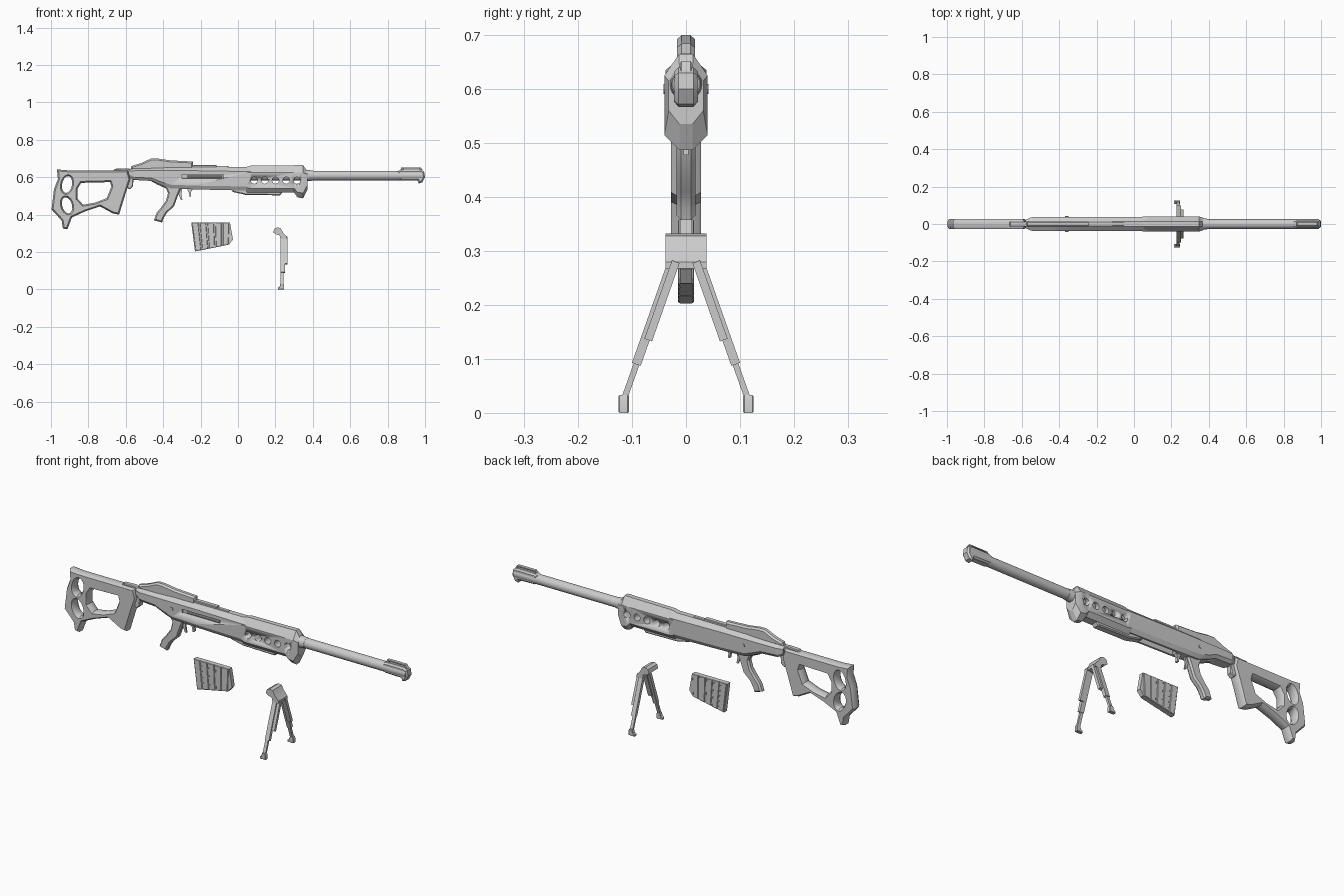
import bpy, bmesh, math
from mathutils import Vector, Matrix
from mathutils.geometry import tessellate_polygon

if "Cube" in bpy.data.objects:
    bpy.data.objects.remove(bpy.data.objects["Cube"])

grey = bpy.data.materials.new("plain grey")
grey.diffuse_color = (0.6, 0.6, 0.6, 1)
grey.use_nodes = True
grey.node_tree.nodes["Principled BSDF"].inputs["Base Color"].default_value = grey.diffuse_color


def finish(name, bm, angle=30):
    bmesh.ops.recalc_face_normals(bm, faces=bm.faces)
    me = bpy.data.meshes.new(name)
    bm.to_mesh(me)
    bm.free()
    me.materials.append(grey)
    ob = bpy.data.objects.new(name, me)
    bpy.context.collection.objects.link(ob)
    bpy.ops.object.select_all(action='DESELECT')
    ob.select_set(True)
    bpy.context.view_layer.objects.active = ob
    bpy.ops.object.shade_smooth_by_angle(angle=math.radians(angle))
    return ob


def oriented(loop, ccw):
    area = sum(a[0] * b[1] - b[0] * a[1] for a, b in zip(loop, loop[1:] + loop[:1]))
    return loop if (area > 0) == ccw else loop[::-1]


def inset(loop, d):
    out, n = [], len(loop)
    for i in range(n):
        p, a, b = (Vector(loop[k]) for k in (i, i - 1, (i + 1) % n))
        e1, e2 = (p - a).normalized(), (b - p).normalized()
        n1, n2 = Vector((-e1.y, e1.x)), Vector((-e2.y, e2.x))
        out.append(p + (n1 + n2) * d / max(1 + n1.dot(n2), 0.4))
    return out


def plate(name, outline, half, edge=0.0, depth=None, holes=(), y=0):
    """Chamfered x-z profile with holes, extruded symmetrically along y."""
    depth = edge if depth is None else depth
    loops = [oriented(outline, True)] + [oriented(h, False) for h in holes]
    bm = bmesh.new()
    caps = {-1: [], 1: []}
    flat = []
    for loop in loops:
        small = inset(loop, edge) if edge else [Vector(p) for p in loop]
        flat.append([Vector((p.x, p.y, 0)) for p in small])
        layers = [(small, -half), (small, half)]
        if edge:
            layers = [(small, -half), (loop, depth - half), (loop, half - depth), (small, half)]
        rings = [[bm.verts.new((p[0], y + d, p[1])) for p in pts] for pts, d in layers]
        for r, s in zip(rings, rings[1:]):
            for i in range(len(r)):
                j = (i + 1) % len(r)
                bm.faces.new((r[i], r[j], s[j], s[i]))
        caps[-1] += rings[0]
        caps[1] += rings[-1]
    for tri in tessellate_polygon(flat):
        for side in caps.values():
            bm.faces.new([side[i] for i in tri])
    return finish(name, bm)


def loft(name, stations):
    """Stations: x, top z, shoulder z, lower z, bottom z, top/mid/bottom half widths."""
    bm = bmesh.new()
    rings = []
    for x, t, s, l, b, wt, w, wb in stations:
        half = [(wt, t), (w, s), (w, l), (wb, b)]
        pts = half + [(-p, q) for p, q in half[::-1]]
        rings.append([bm.verts.new((x, p, q)) for p, q in pts])
    for r, s in zip(rings, rings[1:]):
        for i in range(8):
            bm.faces.new((r[i], r[(i + 1) % 8], s[(i + 1) % 8], s[i]))
    bm.faces.new(rings[0])
    bm.faces.new(rings[-1])
    return finish(name, bm, 20)


def rod(name, a, b, r1, r2=None, n=20):
    a, b = Vector(a), Vector(b)
    bm = bmesh.new()
    rot = (b - a).to_track_quat('Z', 'Y').to_matrix().to_4x4()
    bmesh.ops.create_cone(bm, cap_ends=True, segments=n, radius1=r1, radius2=r2 or r1,
                          depth=(b - a).length, matrix=Matrix.Translation((a + b) / 2) @ rot)
    return finish(name, bm)


def beam(name, a, b, wx, wy):
    """Box running from a to b in a y-z plane."""
    a, b = Vector(a), Vector(b)
    d = (b - a).normalized()
    side = Vector((0, d.z, -d.y))
    bm = bmesh.new()
    bmesh.ops.create_cube(bm, size=1)
    for v in bm.verts:
        c = v.co.copy()
        v.co = (a + b) / 2 + Vector((c.x * wx, 0, 0)) + side * c.y * wy + d * c.z * (b - a).length
    return finish(name, bm)


def cut(ob, cutter):
    cutter.hide_render = True
    m = ob.modifiers.new("cut", 'BOOLEAN')
    m.operation, m.solver, m.object = 'DIFFERENCE', 'EXACT', cutter
    bpy.context.view_layer.objects.active = ob
    bpy.ops.object.modifier_apply(modifier=m.name)
    bpy.data.objects.remove(cutter)


def rect(x0, x1, z0, z1):
    return [(x0, z0), (x1, z0), (x1, z1), (x0, z1)]


def ellipse(x, z, rx, rz, n=16, lean=0):
    return [(x + rx * math.cos(t) + lean * math.sin(t), z + rz * math.sin(t))
            for t in (2 * math.pi * i / n for i in range(n))]


# Skeleton stock with three openings
plate("stock", [(-.968, .642), (-.91, .637), (-.588, .637), (-.575, .59), (-.604, .503),
                (-.636, .40), (-.668, .406), (-.738, .444), (-.818, .417), (-.888, .385),
                (-.912, .322), (-.936, .326), (-.943, .369), (-.997, .428), (-.984, .535),
                (-.963, .59)], .028, .008, .014,
      [ellipse(-.914, .561, .027, .045, lean=.006), ellipse(-.914, .45, .027, .043, lean=-.008),
       [(-.838, .570), (-.684, .574), (-.677, .55), (-.702, .488), (-.765, .464),
        (-.828, .453), (-.857, .485), (-.857, .54)]])
plate("stock_hinge", [(-.62, .59), (-.555, .585), (-.54, .64), (-.60, .648), (-.66, .645), (-.67, .63)],
      .014, .004)
plate("hinge_latch", [(-.60, .55), (-.58, .535), (-.562, .55), (-.556, .62), (-.60, .62)], .016, .004)

# Receiver with slot and magazine well
receiver = loft("receiver", [
    (-.58, .643, .632, .612, .60, .012, .022, .014), (-.55, .648, .635, .60, .585, .014, .036, .024),
    (-.46, .65, .635, .595, .58, .014, .038, .026), (-.41, .652, .635, .575, .558, .014, .038, .026),
    (-.36, .655, .635, .56, .54, .014, .038, .026), (-.23, .655, .635, .555, .535, .014, .038, .026),
    (.07, .655, .63, .55, .528, .014, .038, .026)])
cut(receiver, plate("slot_cutter", rect(-.30, -.078, .594, .614), .012, y=-.04))
cut(receiver, plate("well_cutter", rect(-.24, -.04, .48, .58), .016))
plate("bolt_bar", rect(-.27, -.085, .599, .609), .006, .002, y=-.031)
rod("receiver_pin", (-.36, -.042, .60), (-.36, .042, .60), .009, n=12)

# Handguard with five cross holes
guard = loft("handguard", [
    (.045, .655, .625, .545, .52, .013, .039, .02), (.07, .662, .625, .54, .518, .013, .04, .02),
    (.30, .664, .625, .54, .518, .013, .04, .02), (.318, .665, .625, .52, .492, .013, .04, .012),
    (.348, .665, .625, .515, .487, .013, .04, .012), (.372, .63, .615, .56, .535, .012, .032, .012)])
for i in range(5):
    x = .086 + i * .0573
    cut(guard, rod("hole_cutter", (x, -.1, .583), (x, .1, .583), .018))
plate("lower_rail", [(-.03, .545), (-.03, .522), (.04, .506), (.225, .503), (.245, .53), (.245, .545)],
      .02, .005)

# Sight hump and stepped rail on top
plate("top_hump", [(-.575, .64), (-.57, .66), (-.52, .675), (-.465, .70), (-.43, .70), (-.36, .69),
                   (-.24, .684), (-.24, .64)], .017, .008, .009)
plate("rail_rear", rect(-.25, -.115, .64, .666), .013, .003)
plate("rail_front", rect(-.12, -.052, .64, .659), .011, .003)

# Grip, trigger and magazine catch
plate("grip", [(-.50, .60), (-.47, .582), (-.43, .56), (-.385, .54), (-.374, .515), (-.385, .475),
               (-.41, .44), (-.435, .41), (-.45, .37), (-.406, .358), (-.398, .38), (-.38, .41),
               (-.342, .445), (-.322, .50), (-.305, .54), (-.28, .56), (-.28, .60)], .018, .007, .009)
plate("trigger", [(-.318, .545), (-.318, .51), (-.305, .478), (-.297, .478), (-.303, .51), (-.297, .545)],
      .005)
plate("magazine_catch", [(-.275, .545), (-.262, .515), (-.258, .495), (-.25, .497), (-.252, .52),
                         (-.235, .545)], .008)

# Barrel and muzzle brake
rod("barrel", (.0, 0, .609), (.99, 0, .609), .0255, n=24)
rod("barrel_collar", (.36, 0, .609), (.40, 0, .609), .031, .027, n=24)
plate("muzzle_brake", [(.855, .632), (.868, .64), (.978, .64), (.995, .63), (1, .60), (.985, .572),
                       (.966, .567), (.96, .582), (.87, .584), (.855, .59)], .022, .008)
plate("muzzle_ridge", [(.865, .63), (.873, .652), (.978, .652), (.992, .63)], .010, .002,
      holes=[rect(.885, .97, .641, .647)])

# Separate magazine with raised vertical panels
plate("magazine", [(-.25, .358), (-.043, .358), (-.027, .267), (-.048, .24), (-.23, .203)], .0115)


def mag_low(x):
    return .203 + (x + .23) * .203


for i in range(5):
    u0, u1 = .02 + i * .2, .18 + i * .2
    t0, t1 = -.25 + .207 * u0, -.25 + .207 * u1
    b0, b1 = -.23 + .182 * u0, -.23 + .182 * u1
    plate("magazine_panel", [(t0, .358), (t1, .358), (b1, mag_low(b1)), (b0, mag_low(b0))], .015, .002)

# Bipod: pivot block and mirrored legs
plate("bipod_block", [(.188, .305), (.195, .325), (.21, .332), (.228, .328), (.24, .305), (.262, .28),
                      (.262, .268), (.228, .268), (.222, .29), (.20, .296)], .038)
for s in (-1, 1):
    beam("leg_upper", (.238, s * .025, .28), (.238, s * .092, .09), .024, .017)
    beam("leg_cover", (.253, s * .019, .28), (.253, s * .070, .135), .024, .015)
    beam("leg_lower", (.235, s * .090, .095), (.235, s * .116, .022), .016, .011)
    plate("foot", [(.213, 0), (.247, 0), (.247, .025), (.243, .033), (.227, .033), (.222, .015),
                   (.213, .01)], .0095, .002, y=s * .1155)
